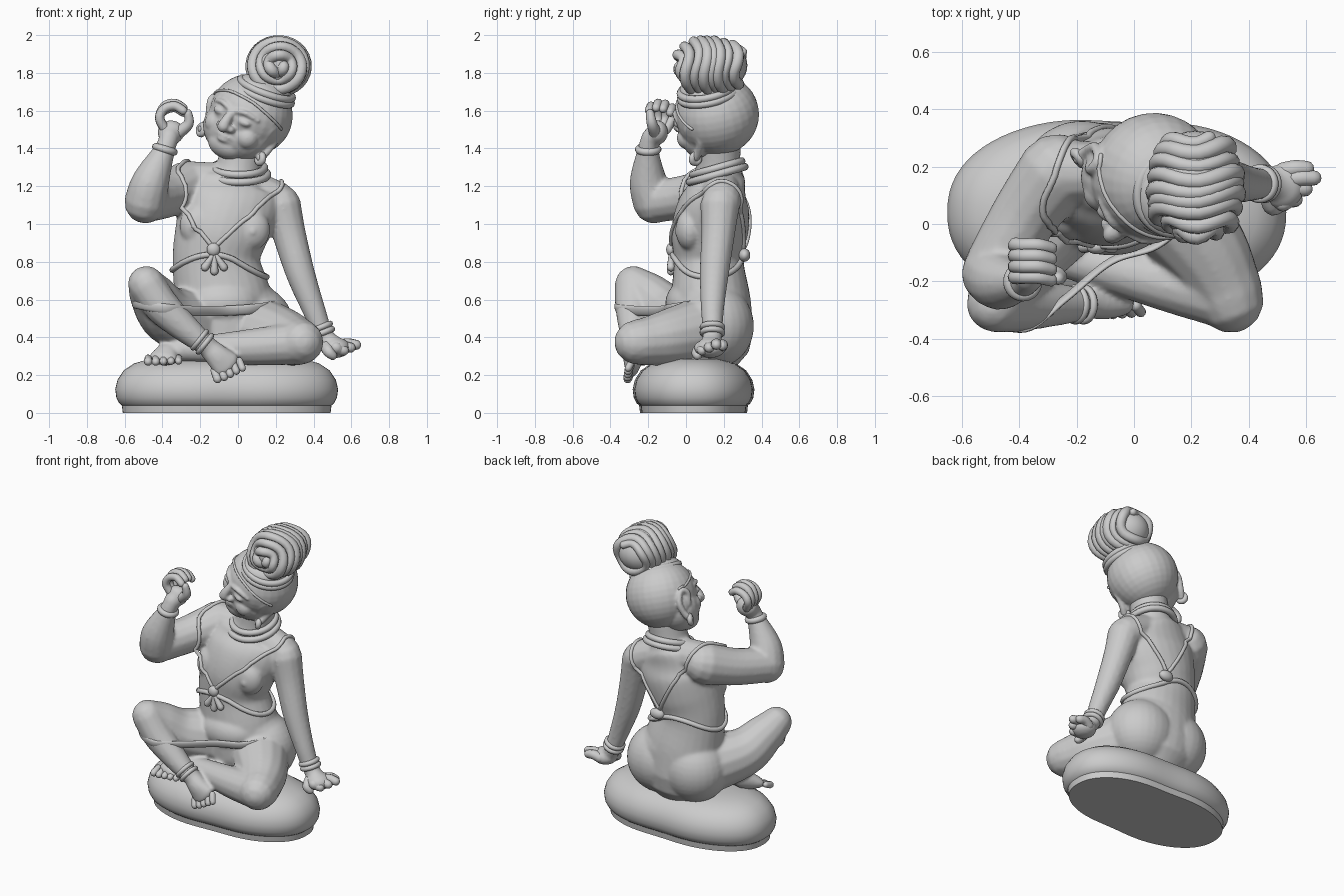
import bpy, bmesh
from math import sin, cos, pi, radians, exp, copysign
from mathutils import Vector as V, Matrix
from mathutils.bvhtree import BVHTree

if "Cube" in bpy.data.objects:
    bpy.data.objects.remove(bpy.data.objects["Cube"])


def spline(pts, sub, closed=False):
    """Catmull-Rom through (x, y, z, radius, flatness) points."""
    p = [V(tuple(q) + (1.0,) * (5 - len(q))) for q in pts]
    n, out = len(p), []
    g = (lambda i: p[i % n]) if closed else (lambda i: p[max(0, min(n - 1, i))])
    for i in range(n if closed else n - 1):
        a, b, c, d = g(i - 1), g(i), g(i + 1), g(i + 2)
        for k in range(sub):
            t = k / sub
            out.append((b * 2 + (c - a) * t + (a * 2 - b * 5 + c * 4 - d) * t ** 2
                        + (b * 3 - a - c * 3 + d) * t ** 3) * 0.5)
    return out if closed else out + [p[-1]]


def tube(bm, pts, sub=5, n=14, closed=False, ref=(0.31, 0.2, 0.93), snap=None):
    P = spline(pts, sub, closed)
    pos, rad = [V(q[:3]) for q in P], [(q[3], q[3] * q[4]) for q in P]
    if snap:
        for i, q in enumerate(pos):
            hit, nor = snap.find_nearest(q)[:2]
            pos[i] = hit + nor * rad[i][0] * 0.2
    m = len(pos)
    if closed:
        tan = [(pos[(i + 1) % m] - pos[i - 1]).normalized() for i in range(m)]
    else:
        tan = [(pos[min(i + 1, m - 1)] - pos[max(i - 1, 0)]).normalized() for i in range(m)]
        for end, s in ((0, -1), (-1, 1)):          # rounded ends
            c, r, t = pos[end].copy(), rad[end], tan[end]
            for a in (30, 58, 82):
                k, q = cos(radians(a)), c + t * s * min(r) * sin(radians(a))
                at = 0 if s < 0 else len(pos)
                pos.insert(at, q), rad.insert(at, (r[0] * k, r[1] * k)), tan.insert(at, t)
    u, rings = V(ref), []
    for c, r, t in zip(pos, rad, tan):
        u = (u - t * u.dot(t)).normalized()
        w = t.cross(u)
        rings.append([bm.verts.new(c + u * r[0] * cos(2 * pi * k / n) + w * r[1] * sin(2 * pi * k / n))
                      for k in range(n)])
    for i in range(len(rings) if closed else len(rings) - 1):
        a, b = rings[i], rings[(i + 1) % len(rings)]
        for k in range(n):
            bm.faces.new((a[k], a[(k + 1) % n], b[(k + 1) % n], b[k]))
    if not closed:
        bm.faces.new(rings[0][::-1]), bm.faces.new(rings[-1])


def blob(bm, c, r, M=Matrix.Identity(4)):
    bmesh.ops.create_uvsphere(bm, u_segments=28, v_segments=18, radius=1,
                              matrix=M @ Matrix.Translation(c) @ Matrix.Diagonal((*r, 1)))


def ring(bm, c, normal, R, r, k=16):
    q = V(normal).to_track_quat('Z', 'Y')
    tube(bm, [(*(V(c) + q @ V((R * cos(2 * pi * i / k), R * sin(2 * pi * i / k), 0))), r)
              for i in range(k)], 3, 10, True, ref=normal)


def finish(name, bm, voxel=0, smooth=4):
    bmesh.ops.recalc_face_normals(bm, faces=bm.faces)
    me = bpy.data.meshes.new(name)
    bm.to_mesh(me)
    bm.free()
    ob = bpy.data.objects.new(name, me)
    bpy.context.collection.objects.link(ob)
    if voxel:
        md = ob.modifiers.new("fuse", 'REMESH')
        md.mode, md.voxel_size = 'VOXEL', voxel
        sm = ob.modifiers.new("soften", 'SMOOTH')
        sm.factor, sm.iterations = 0.5, smooth
        ob.data = bpy.data.meshes.new_from_object(ob.evaluated_get(bpy.context.evaluated_depsgraph_get()))
        ob.modifiers.clear()
    ob.data.polygons.foreach_set("use_smooth", [True] * len(ob.data.polygons))
    return ob


def surface(ob):
    return BVHTree.FromPolygons([v.co for v in ob.data.vertices], [p.vertices for p in ob.data.polygons])


def foot(bm, digits, ankle, ball, side, toe):
    ankle, ball, side, toe = V(ankle), V(ball), V(side), V(toe)
    tube(bm, [(*ankle, .055, 1), (*ankle.lerp(ball, .5), .066, .85), (*ball, .08, .5)], ref=side)
    for i in range(5):
        b = ball + side * (i - 2) * .036
        tip = b + toe * (.055 - .003 * abs(i - 1))
        tube(digits, [(*b, .019), (*tip, .023 - .001 * i)], 2, 10)


# Cushion seat: kidney outline swept through a rounded profile
bm = bmesh.new()
N, rows = 72, []
for inset, z in ((.04, 0), (.035, .04), (.022, .05), (.006, .08), (0, .125), (.012, .175),
                 (.045, .225), (.1, .262), (.18, .285), (.28, .29)):
    row = []
    for k in range(N):
        c, s = cos(2 * pi * k / N), sin(2 * pi * k / N)
        x = (.59 - inset) * copysign(abs(c) ** .88, c)
        y = (.335 - inset) * copysign(abs(s) ** .88, s) * (1 - .06 * exp(-(x - .05) ** 2 / .035))
        row.append(bm.verts.new((x - .06, y + .04, z)))
    rows.append(row)
for a, b in zip(rows, rows[1:]):
    for k in range(N):
        bm.faces.new((a[k], a[(k + 1) % N], b[(k + 1) % N], b[k]))
bm.faces.new(rows[0][::-1]), bm.faces.new(rows[-1])
seat = finish("cushion_seat", bm)
bpy.context.view_layer.objects.active = seat
seat.select_set(True)
bpy.ops.object.shade_smooth_by_angle(angle=radians(40))

# Body: torso, hips, arms and legs fused together
bm, digits = bmesh.new(), bmesh.new()
tube(bm, [(-.06, .14, .42, .27, .8), (-.08, .13, .6, .258, .82), (-.115, .12, .8, .232, .8),
          (-.09, .125, .95, .245, .83), (-.04, .15, 1.1, .265, .71), (-.02, .17, 1.2, .24, .6),
          (0, .17, 1.27, .13, .95), (.03, .17, 1.42, .12, 1)], n=28, ref=(1, 0, 0))
for x, z in ((-.21, .99), (.07, .97)):
    blob(bm, (x, .02, z), (.1, .075, .11))
    blob(bm, (x * 1.12, -.053, z - .01), (.014, .012, .014))
blob(bm, (-.08, .03, .58), (.2, .14, .13))
blob(bm, (-.06, .14, .56), (.28, .205, .19))
blob(bm, (-.18, .155, .46), (.215, .205, .22))
blob(bm, (.075, .155, .46), (.22, .205, .22))
for p in ((-.27, .18, 1.22, .115), (.21, .19, 1.12, .105)):
    tube(bm, [(0, .18, 1.22, .1), p])
# raised arm
tube(bm, [(-.27, .18, 1.2, .135), (-.38, .03, 1.15, .118), (-.48, -.15, 1.12, .112)])
tube(bm, [(-.49, -.17, 1.115, .113), (-.46, -.2, 1.23, .1), (-.385, -.2, 1.4, .055), (-.365, -.18, 1.46, .055)])
blob(bm, (-.355, -.15, 1.485), (.072, .055, .065))
for i in range(4):
    y, h = -.185 + .037 * i, (0, .015, .01, -.01)[i]
    tube(digits, [(-.385, y * .6 - .06, 1.5, .026), (-.415, y, 1.56, .025), (-.39, y, 1.61 + h, .024),
                  (-.335, y, 1.625 + h, .024), (-.29, y - .01, 1.6 + h, .023)], 4, 10)
tube(digits, [(-.32, -.16, 1.48, .034), (-.262, -.18, 1.53, .028), (-.265, -.19, 1.585, .023)], 4, 10)
# resting arm
tube(bm, [(.23, .18, 1.1, .105), (.27, .17, .95, .09), (.33, .15, .74, .078), (.4, .14, .55, .062),
          (.455, .14, .41, .052), (.5, .13, .36, .055)])
blob(bm, (.515, .13, .345), (.08, .08, .055))
for y, x, z in ((.075, .56, .33), (.112, .595, .345), (.15, .625, .36), (.183, .6, .355)):
    tube(digits, [(.52, y, .345, .032), ((x + .52) / 2, y + .01, z + .005, .03), (x, y + .01, z, .027)], 4, 10)
tube(digits, [(.47, .1, .35, .034), (.48, .06, .325, .03), (.5, .06, .305, .025)], 4, 10)
# raised-knee leg
tube(bm, [(-.2, .12, .46, .19), (-.37, -.08, .52, .155), (-.45, -.2, .62, .125), (-.485, -.275, .68, .1)])
tube(bm, [(-.485, -.28, .68, .098), (-.4, -.28, .56, .095), (-.27, -.28, .44, .075), (-.17, -.28, .36, .056)])
foot(bm, digits, (-.16, -.27, .35), (-.06, -.285, .25), (.93, 0, .36), (.35, -.45, -.85))
# folded leg
tube(bm, [(.08, .12, .44, .19), (.24, -.08, .4, .155), (.31, -.2, .38, .13), (.335, -.26, .375, .12)])
tube(bm, [(.335, -.255, .37, .115), (.1, -.2, .35, .1), (-.15, -.14, .34, .075), (-.34, -.1, .335, .06)])
foot(bm, digits, (-.36, -.08, .335), (-.395, -.18, .29), (1.12, 0, 0), (0, -.9, -.35))
body = finish("body", bm, .011, 6)
finish("fingers_and_toes", digits)
skin = surface(body)

# Head: built in its own turned and tilted frame
fwd, up = V((-.5, -.866, 0)), V((.36, -.16, .92))
up = (up - fwd * up.dot(fwd)).normalized()
H = Matrix.Translation((.06, .165, 1.56)) @ Matrix(((-fwd).cross(up), -fwd, up)).transposed().to_4x4()


def L(*p):
    return (*(H @ V(p[:3])), *p[3:])


bm = bmesh.new()
blob(bm, (0, .005, .02), (.222, .222, .215), H)
blob(bm, (-.01, -.065, -.075), (.195, .145, .155), H)
blob(bm, (-.01, -.12, -.15), (.11, .085, .08), H)
tube(bm, [L(0, -.205, .04, .022), L(0, -.237, -.015, .028), L(0, -.242, -.045, .035)], 4, 10)
for s in (-1, 1):
    blob(bm, (.032 * s, -.217, -.05), (.025, .026, .02), H)
    blob(bm, (.075 * s, -.19, .01), (.045, .025, .022), H)
    blob(bm, (.1 * s, -.137, -.07), (.065, .062, .062), H)
    tube(bm, [L(.015 * s, -.212, .045, .013), L(.075 * s, -.205, .062, .014), L(.14 * s, -.165, .045, .01)], 4, 8)
    # long ears
    X = lambda x: s * x - .012
    tube(bm, [L(X(.18), -.08, -.06, .02), L(X(.2), -.08, .01, .019), L(X(.208), -.035, .03, .019),
              L(X(.21), -.01, -.04, .019), L(X(.2), -.035, -.11, .02), L(X(.195), -.07, -.15, .024)], 5, 10)
    blob(bm, (X(.18), -.045, -.04), (.025, .045, .07), H)
for z, w in ((-.1, .06), (-.122, .045)):
    tube(bm, [L(-w, -.19, z, .008), L(0, -.21, z + .003, .015), L(w, -.19, z, .008)], 5, 8)
head = finish("head", bm, .008, 3)
scalp = surface(head)

# Earrings, hairline and hair band
bm = bmesh.new()
for s in (-1, 1):
    ring(bm, L(.195 * s - .012, -.07, -.155), H.to_3x3() @ V((.5, 1, 0)), .022, .018)
finish("earrings", bm)
bm = bmesh.new()
tube(bm, [L(-.21, -.03, .03, .008), L(-.17, -.13, .09, .008), L(-.08, -.2, .14, .008), L(.08, -.2, .14, .008),
          L(.17, -.13, .09, .008), L(.21, -.03, .03, .008)], 8, 8, snap=scalp)
for z, R in ((.155, .15), (.185, .145)):
    ring(bm, L(.035, 0, z), up, R, .02)
blob(bm, (.03, 0, .19), (.14, .155, .06), H)
finish("hair_band", bm)

# Coiled topknot: one long strand spiralling out from the front and winding back
bm = bmesh.new()
blob(bm, (.212, .14, 1.84), (.155, .185, .145))
strand = []
for i in range(126):
    t = i / 14                                     # turns
    if t < 2.4:
        R, y = .02 + .047 * t, -.03 + .01 * t * t
    else:
        f = (t - 2.4) / 6.6
        R, y = .132 + .013 * sin(pi * f) - .045 * f ** 3, .028 + .27 * f
    a = -2 * pi * t + .6
    strand.append((.215 + R * 1.03 * cos(a), y + .014 * sin(3 * a) + .008 * sin(5 * t), 1.838 + R * .95 * sin(a),
                   .028 + .004 * sin(3.3 * t)))
tube(bm, strand, 2, 10, ref=(0, 1, 0))
finish("topknot", bm)

# Cords lying on the skin: shoulder straps, chest belt, necklace
bm = bmesh.new()
c = .012
tube(bm, [(-.13, -.1, .87, c), (-.22, -.1, .97, c), (-.29, -.03, 1.1, c), (-.32, .05, 1.24, c), (-.29, .14, 1.36, c),
          (-.22, .3, 1.25, c), (-.12, .36, 1.05, c), (0, .36, .84, c)], 10, 8, snap=skin)
tube(bm, [(-.13, -.1, .87, c), (-.02, -.1, .97, c), (.1, -.04, 1.08, c), (.23, .08, 1.2, c), (.24, .19, 1.25, c),
          (.2, .32, 1.12, c), (.1, .36, .97, c), (0, .36, .84, c)], 10, 8, snap=skin)
belt = [(-.12 + .26 * sin(2 * pi * i / 16), .12 - .22 * cos(2 * pi * i / 16),
         .785 + .05 * cos(4 * pi * i / 16) - .02 * sin(2 * pi * i / 16), .016) for i in range(16)]
tube(bm, belt, 5, 8, True, snap=skin)
finish("straps_and_belt", bm)
bm = bmesh.new()
for R, dz in ((.152, 0), (.135, .035)):
    ring(bm, (.005, .165, 1.262 + dz), (0, -.28, 1), R, .02)
finish("necklace", bm)

# Chest knot with petals, and the knot at the back
bm = bmesh.new()
blob(bm, (-.13, -.08, .865), (.035, .025, .035))
for a in (-45, 0, 45):
    s = sin(radians(a))
    tube(bm, [(-.125 + .01 * s, -.08, .835, .012), (-.125 + .07 * s, -.08, .75 + .03 * abs(s), .022)], 3, 10)
blob(bm, (0, .31, .835), (.05, .03, .035))
finish("knots", bm)

# Bracelets and anklets
bm = bmesh.new()
ring(bm, (-.387, -.2, 1.395), (.3, 0, 1), .05, .02)
for d in (0, .028):
    ring(bm, (.45 - d * .4, .14, .425 + d), (.4, 0, -1), .052, .016)
    ring(bm, (-.175 - d, -.28, .365 + d * .8), (1, 0, -.8), .056, .014)
finish("bracelets_and_anklets", bm)

# Flat sash from the raised knee across the lap to the hip
bm = bmesh.new()
tube(bm, [(-.42, -.02, .6, .028, .4), (-.545, -.15, .585, .028, .4), (-.52, -.31, .575, .028, .4),
          (-.38, -.365, .55, .028, .4), (-.24, -.26, .54, .028, .4), (-.08, -.13, .54, .028, .4),
          (.08, -.075, .55, .028, .4), (.18, .02, .57, .024, .4), (.19, .12, .59, .02, .4)], 8, 12, ref=(0, 0, 1))
finish("lap_sash", bm)
